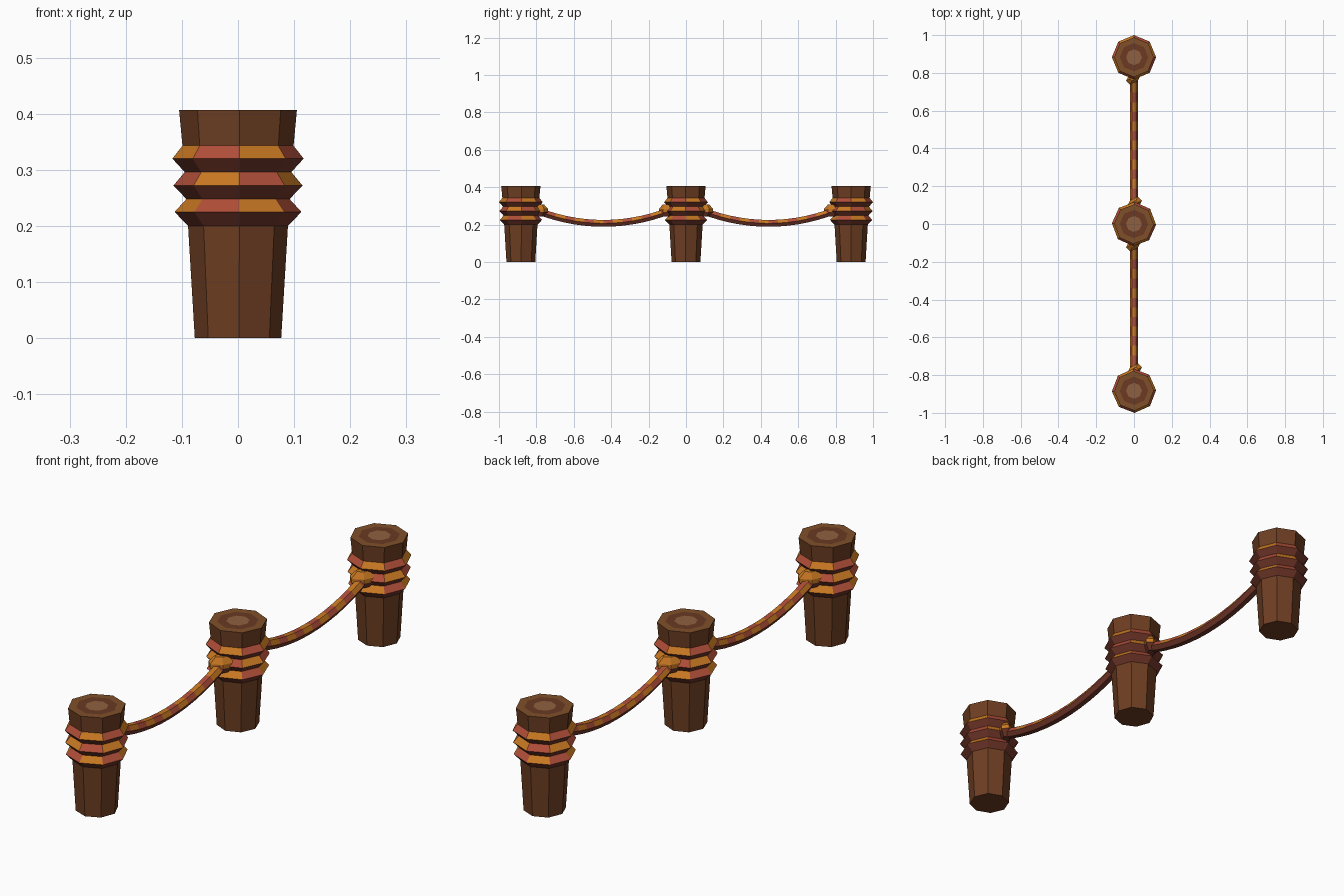
import bpy, bmesh
from math import sin, cos, pi, radians
from mathutils import Vector

if "Cube" in bpy.data.objects:
    bpy.data.objects.remove(bpy.data.objects["Cube"])


def material(name, hex_code):
    srgb = [int(hex_code[i:i + 2], 16) / 255 for i in (0, 2, 4)]
    mat = bpy.data.materials.new(name)
    mat.diffuse_color = [((c + 0.055) / 1.055) ** 2.4 for c in srgb] + [1]
    mat.use_nodes = True
    mat.node_tree.nodes["Principled BSDF"].inputs["Base Color"].default_value = mat.diffuse_color
    return mat


BARK, RIM, WOOD, CORE, ORANGE, RED, MAROON = range(7)
MATS = [material("bark", "6E3E22"), material("rim_wood", "80502A"),
        material("ring_wood", "6B3A22"), material("core_wood", "8F6040"),
        material("orange_rope", "C87822"), material("red_rope", "B04E38"),
        material("rope_shadow", "74382A")]


def loft(name, rings, colour):
    """Skin a list of point rings, colouring each face with colour(row, side)."""
    bm = bmesh.new()
    rows = [[bm.verts.new(p) for p in ring] for ring in rings]
    n = len(rows[0])
    for r in range(len(rows) - 1):
        for s in range(n):
            t = (s + 1) % n
            f = bm.faces.new((rows[r][s], rows[r][t], rows[r + 1][t], rows[r + 1][s]))
            f.material_index = colour(r, s)
    bm.faces.new(rows[0][::-1]).material_index = colour(0, 0)
    bm.faces.new(rows[-1]).material_index = colour(len(rows) - 1, 0)
    bmesh.ops.recalc_face_normals(bm, faces=bm.faces)
    mesh = bpy.data.meshes.new(name)
    bm.to_mesh(mesh)
    bm.free()
    for m in MATS:
        mesh.materials.append(m)
    obj = bpy.data.objects.new(name, mesh)
    bpy.context.collection.objects.link(obj)
    return obj


# Post: octagonal, tapered, with three bulging wraps and a ringed top
PROFILE = [(0.077, 0), (0.089, 0.2), (0.113, 0.225), (0.092, 0.248),
           (0.115, 0.272), (0.095, 0.296), (0.117, 0.32), (0.099, 0.343),
           (0.105, 0.407), (0.075, 0.407), (0.042, 0.407)]


def post_colour(row, side):
    if 1 <= row <= 6:
        if row % 2:
            return MAROON
        return ORANGE if (side + row // 2) % 2 else RED
    return {8: RIM, 9: WOOD, 10: CORE}.get(row, BARK)


def post(name, y, turn):
    rings = [[(r * cos(k * pi / 4 + radians(turn)),
               y + r * sin(k * pi / 4 + radians(turn)), z) for k in range(8)]
             for r, z in PROFILE]
    loft(name, rings, post_colour)


SPACING = 0.883
post("front_post", -SPACING, 1.5)
post("middle_post", 0, -2)
post("back_post", SPACING, 0)


# Sagging rope: hexagonal section, striped along its length
def rope(name, y0, y1, segments=14, radius=0.021):
    rings = []
    for i in range(segments + 1):
        u = 2 * i / segments - 1
        y = (y0 + y1) / 2 + u * (y1 - y0) / 2
        z = 0.207 + 0.07 * u * u
        along = Vector((0, (y1 - y0) / 2, 0.14 * u)).normalized()
        up = Vector((1, 0, 0)).cross(along)
        rings.append([Vector((0, y, z)) + radius * (cos(k * pi / 3) * Vector((1, 0, 0))
                      + sin(k * pi / 3) * up) for k in range(6)])
    loft(name, rings, lambda r, s: MAROON if s >= 3 else (RED if (r + s // 2) % 2 else ORANGE))


# Knot: chunky faceted lump where a rope meets a post
def knot(name, y):
    rings = [[(0.042 * w * cos(k * pi / 3), y + 0.042 * w * sin(k * pi / 3 + pi / 6),
               0.276 + h) for k in range(6)]
             for w, h in ((0.5, -0.032), (1, -0.008), (1, 0.008), (0.5, 0.032))]
    loft(name, rings, lambda r, s: ORANGE if r else MAROON)


for side, label in ((-1, "front"), (1, "back")):
    rope(label + "_rope", *sorted((side * 0.08, side * (SPACING - 0.08))))
    knot(label + "_inner_knot", side * 0.103)
    knot(label + "_outer_knot", side * (SPACING - 0.103))
